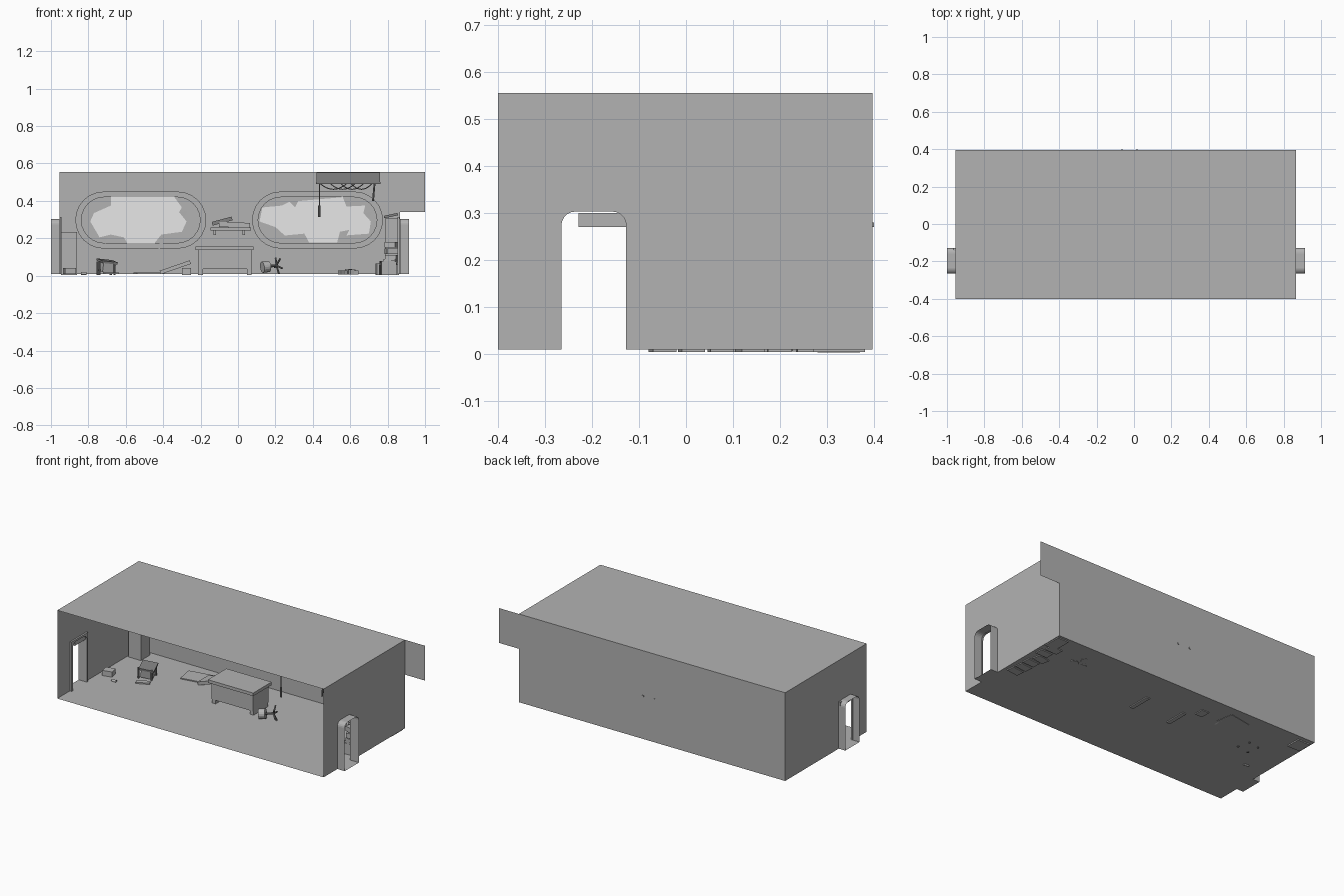
import bpy, bmesh, math, random
from mathutils import Matrix, Vector, Euler

if "Cube" in bpy.data.objects:
    bpy.data.objects.remove(bpy.data.objects["Cube"])

random.seed(4)

def material(name, v):
    m = bpy.data.materials.new(name)
    m.diffuse_color = (v, v, v, 1)
    m.use_nodes = True
    m.node_tree.nodes["Principled BSDF"].inputs["Base Color"].default_value = m.diffuse_color
    return m

GREY = material("plain_grey", 0.45)
LIGHT = material("pale_daylight", 0.85)
DARK = material("dark_grey", 0.22)

def finish(name, bm, mat):
    me = bpy.data.meshes.new(name)
    bm.to_mesh(me)
    bm.free()
    me.materials.append(mat)
    ob = bpy.data.objects.new(name, me)
    bpy.context.collection.objects.link(ob)
    return ob

def box(name, lo, hi, mat=GREY, rot=(0, 0, 0)):
    """Box between two corners, turned about its centre (degrees)."""
    lo, hi = Vector(lo), Vector(hi)
    bm = bmesh.new()
    r = Euler([math.radians(a) for a in rot]).to_matrix().to_4x4()
    bmesh.ops.create_cube(bm, size=1, matrix=Matrix.Translation((lo + hi) / 2) @ r @ Matrix.Diagonal((*(hi - lo), 1)))
    return finish(name, bm, mat)

def sheet(name, pts, mat=GREY, push=None):
    """Flat polygon, optionally extruded along push."""
    bm = bmesh.new()
    f = bm.faces.new([bm.verts.new(p) for p in pts])
    if push:
        g = bmesh.ops.extrude_face_region(bm, geom=[f], use_keep_orig=True)
        bmesh.ops.translate(bm, vec=push, verts=[v for v in g["geom"] if isinstance(v, bmesh.types.BMVert)])
    bmesh.ops.recalc_face_normals(bm, faces=bm.faces[:])
    return finish(name, bm, mat)

def cylinder(name, a, b, r, mat=GREY, sides=12):
    a, b = Vector(a), Vector(b)
    bm = bmesh.new()
    q = (b - a).to_track_quat('Z', 'Y').to_matrix().to_4x4()
    bmesh.ops.create_cone(bm, cap_ends=True, segments=sides, radius1=r, radius2=r, depth=(b - a).length,
                          matrix=Matrix.Translation((a + b) / 2) @ q)
    return finish(name, bm, mat)

X0, X1, Y0, Y1, Z0, Z1 = -0.955, 0.865, -0.4, 0.396, 0.01, 0.555

# room shell: open at the front
sheet("floor", [(X0, Y0, Z0), (X1, Y0, Z0), (X1, Y1, Z0), (X0, Y1, Z0)])
sheet("roof", [(X0, Y0, Z1), (X1, Y0, Z1), (X1, Y1, Z1), (X0, Y1, Z1)])
sheet("back_wall", [(X0, Y1, Z0), (X1, Y1, Z0), (X1, Y1, 0.34), (1, Y1, 0.34), (1, Y1, Z1), (X0, Y1, Z1)])

# doorway outline with rounded top corners (y, z)
DL, DR, DT, R = -0.265, -0.127, 0.303, 0.03
arch = [(DL, Z0)]
for cy, start in ((DL + R, 180), (DR - R, 90)):
    for i in range(6):
        a = math.radians(start - 18 * i)
        arch.append((cy + R * math.cos(a), DT - R + R * math.sin(a)))
arch.append((DR, Z0))

def around_door(left, right, top, x):
    ring = [(left, Z0)] + arch + [(right, Z0), (right, top), (left, top)]
    return [(x, y, z) for y, z in ring]

# side walls, door tunnels and inner door trims
for side, x, xo, s in (("left", X0, -1.0, 1), ("right", X1, 0.915, -1)):
    sheet(side + "_wall", around_door(Y0, Y1, Z1, x))
    sheet(side + "_door_trim", around_door(-0.277, -0.117, 0.315, x + 0.002 * s), push=(0.01 * s, 0, 0))
    bm = bmesh.new()
    a = [bm.verts.new((x, y, z)) for y, z in arch]
    b = [bm.verts.new((xo, y, z)) for y, z in arch]
    for i in range(len(arch)):
        j = (i + 1) % len(arch)
        bm.faces.new((a[i], a[j], b[j], b[i]))
    finish(side + "_door_tunnel", bm, GREY)
box("raised_door_panel", (-0.965, -0.228, 0.27), (-0.955, -0.127, 0.30))

# long round-ended windows with broken panes
def stadium(cx, w, h, y, n=12):
    r, pts = h / 2, []
    for c, st in ((cx + w / 2 - r, -90), (cx - w / 2 + r, 90)):
        for i in range(n + 1):
            t = math.radians(st + 180 * i / n)
            pts.append(Vector((c + r * math.cos(t), y, 0.2975 + r * math.sin(t))))
    return pts

def window_frame(name, cx):
    bm = bmesh.new()
    loops = [[bm.verts.new(p) for p in stadium(cx, w, h, y)] for w, h, y in
             ((0.70, 0.305, 0.394), (0.70, 0.305, 0.384), (0.635, 0.245, 0.384), (0.635, 0.245, 0.394))]
    n = len(loops[0])
    for a, b in zip(loops, loops[1:]):
        for i in range(n):
            j = (i + 1) % n
            bm.faces.new((a[i], a[j], b[j], b[i]))
    bmesh.ops.recalc_face_normals(bm, faces=bm.faces[:])
    finish(name, bm, GREY)

HOLES = {
    "left": (-0.52, [(-.68, .42), (-.34, .42), (-.30, .365), (-.315, .34), (-.275, .29), (-.30, .235),
                     (-.41, .22), (-.45, .17), (-.59, .17), (-.61, .205), (-.68, .22), (-.74, .205),
                     (-.79, .29), (-.77, .335), (-.68, .375)]),
    "right": (0.425, [(.115, .29), (.13, .365), (.235, .375), (.275, .395), (.56, .42), (.58, .37),
                      (.68, .375), (.67, .335), (.71, .29), (.70, .225), (.57, .215), (.545, .235),
                      (.53, .177), (.38, .177), (.355, .225), (.25, .215), (.20, .26)]),
}
for side, (cx, hole) in HOLES.items():
    window_frame(side + "_window_frame", cx)
    sheet(side + "_broken_pane", stadium(cx, 0.635, 0.245, 0.3925))
    sheet(side + "_window_opening", [(x, 0.390, z) for x, z in hole], LIGHT)
    # loose shards at the pane edge
    for i in range(3):
        x, z = hole[3 + 4 * i]
        sheet(f"{side}_shard_{i}", [(x, .388, z), (x + .05, .389, z + .01), (x + .03, .389, z - .03)])

# left corner column and small crate
box("corner_column", (-0.945, 0.28, 0.003), (-0.86, 0.37, 0.235))
box("small_crate", (-0.93, 0.0, 0.01), (-0.87, 0.05, 0.042), rot=(0, 0, 12))
cylinder("tin", (-0.84, -0.03, 0.012), (-0.81, -0.03, 0.012), 0.008)

# tilted stool with slats
box("stool_body", (-0.735, 0.09, 0.02), (-0.665, 0.16, 0.07), rot=(8, 6, 20))
box("stool_seat", (-0.745, 0.08, 0.07), (-0.655, 0.17, 0.082), DARK, (8, 6, 20))
for i, (x, y) in enumerate(((-.74, .085), (-.66, .10), (-.68, .17), (-.75, .16))):
    cylinder(f"stool_leg_{i}", (x, y, 0.005), (x, y, 0.075), 0.006, DARK, 8)
box("stool_slat", (-0.72, 0.03, 0.01), (-0.64, 0.06, 0.018), rot=(0, 0, 25))

# fallen slabs behind the desk
box("flat_slab", (-0.55, 0.22, 0.008), (-0.40, 0.33, 0.016), rot=(0, 0, 10))
box("leaning_slab", (-0.42, 0.20, 0.035), (-0.25, 0.30, 0.055), rot=(0, -19, 0))
box("slab_rest", (-0.30, 0.22, 0.005), (-0.25, 0.28, 0.04))

# desk
box("desk_top", (-0.227, 0.03, 0.138), (0.083, 0.21, 0.157))
box("desk_body", (-0.213, 0.045, 0.035), (0.072, 0.195, 0.138))
for n, x in (("left", -0.213), ("right", 0.047)):
    box(n + "_desk_foot", (x, 0.05, 0.004), (x + 0.025, 0.19, 0.04))

# wall shelf with a tipped case
box("wall_shelf", (-0.147, 0.31, 0.243), (0.07, 0.39, 0.258))
box("shelf_lip", (-0.10, 0.32, 0.258), (0.065, 0.39, 0.285), rot=(0, 2, 0))
box("tipped_case", (-0.14, 0.32, 0.282), (-0.03, 0.38, 0.302), DARK, (0, -15, 0))
for i, x in enumerate((-0.13, 0.025)):
    box(f"shelf_bracket_{i}", (x, 0.33, 0.218), (x + 0.012, 0.39, 0.243))
for i, x in enumerate((-0.065, 0.016)):
    box(f"shelf_bolt_{i}", (x - .005, 0.38, 0.27), (x + .005, 0.3995, 0.28))

# overturned swivel chair
cylinder("chair_seat", (0.13, 0.02, 0.045), (0.165, 0.035, 0.05), 0.03, GREY, 16)
cylinder("chair_post", (0.165, 0.035, 0.05), (0.205, 0.055, 0.055), 0.007, DARK, 8)
hub = Vector((0.205, 0.055, 0.055))
axis = Vector((0.04, 0.02, 0.005)).normalized()
side_dir = axis.orthogonal().normalized()
for i in range(5):
    d = Matrix.Rotation(math.tau * i / 5 + 0.3, 3, axis) @ side_dir
    cylinder(f"chair_leg_{i}", hub, hub + d * 0.045 + axis * 0.012, 0.005, DARK, 8)

# low rubble near the right window
for i in range(5):
    x, y, s = 0.55 + 0.02 * i, 0.25 + random.uniform(-.03, .03), random.uniform(.008, .014)
    box(f"rubble_{i}", (x - s * 1.4, y - s, .006), (x + s * 1.4, y + s, .01 + 2 * s), rot=(0, 0, random.uniform(0, 90)))

# cabinet and toppled boxes along the right wall
box("tall_cabinet", (0.785, 0.27, 0.004), (0.86, 0.38, 0.305))
box("cabinet_slab", (0.78, 0.28, 0.315), (0.855, 0.37, 0.328), DARK, (0, -12, 0))
for i in range(6):
    y = -0.05 + 0.062 * i
    h = 0.05 + 0.03 * random.random()
    x = random.uniform(0.735, 0.77)
    box(f"toppled_box_{i}", (x, y - .025, .004), (x + .08, y + .025, h), rot=(0, 0, random.uniform(-12, 12)))
    box(f"toppled_lid_{i}", (x + .02, y - .03, h), (x + .085, y + .025, h + .012), (GREY, DARK)[i % 2],
        (0, random.uniform(-15, 5), random.uniform(-25, 25)))
for i in range(3):
    z = 0.08 + 0.035 * i
    box(f"stacked_case_{i}", (.79, -.08, z), (.85, -.02, z + .03), rot=(0, 0, random.uniform(-20, 20)))

# broken ceiling lamp with sagging cables and hanging rods
box("lamp_housing", (0.42, -0.25, 0.50), (0.76, -0.15, 0.553), DARK)
box("lamp_rim", (0.417, -0.253, 0.49), (0.763, -0.147, 0.502), DARK)
def cable(name, x0, x1, y, sag):
    cu = bpy.data.curves.new(name, 'CURVE')
    cu.dimensions, cu.bevel_depth, cu.bevel_resolution = '3D', 0.003, 1
    sp = cu.splines.new('POLY')
    sp.points.add(10)
    for i, p in enumerate(sp.points):
        t = i / 10
        p.co = (x0 + (x1 - x0) * t, y, 0.492 - 4 * sag * t * (1 - t), 1)
    cu.materials.append(DARK)
    bpy.context.collection.objects.link(bpy.data.objects.new(name, cu))
for i in range(4):
    cable(f"lamp_cable_{i}", 0.44 + 0.055 * i, 0.58 + 0.045 * i, -0.23 + 0.02 * i, 0.03)
cylinder("long_rod", (0.435, -0.2, 0.32), (0.435, -0.2, 0.495), 0.003, DARK, 8)
cylinder("long_rod_grip", (0.435, -0.2, 0.315), (0.435, -0.2, 0.375), 0.006, DARK, 8)
cylinder("short_rod", (0.722, -0.21, 0.40), (0.73, -0.21, 0.495), 0.005, DARK, 8)
